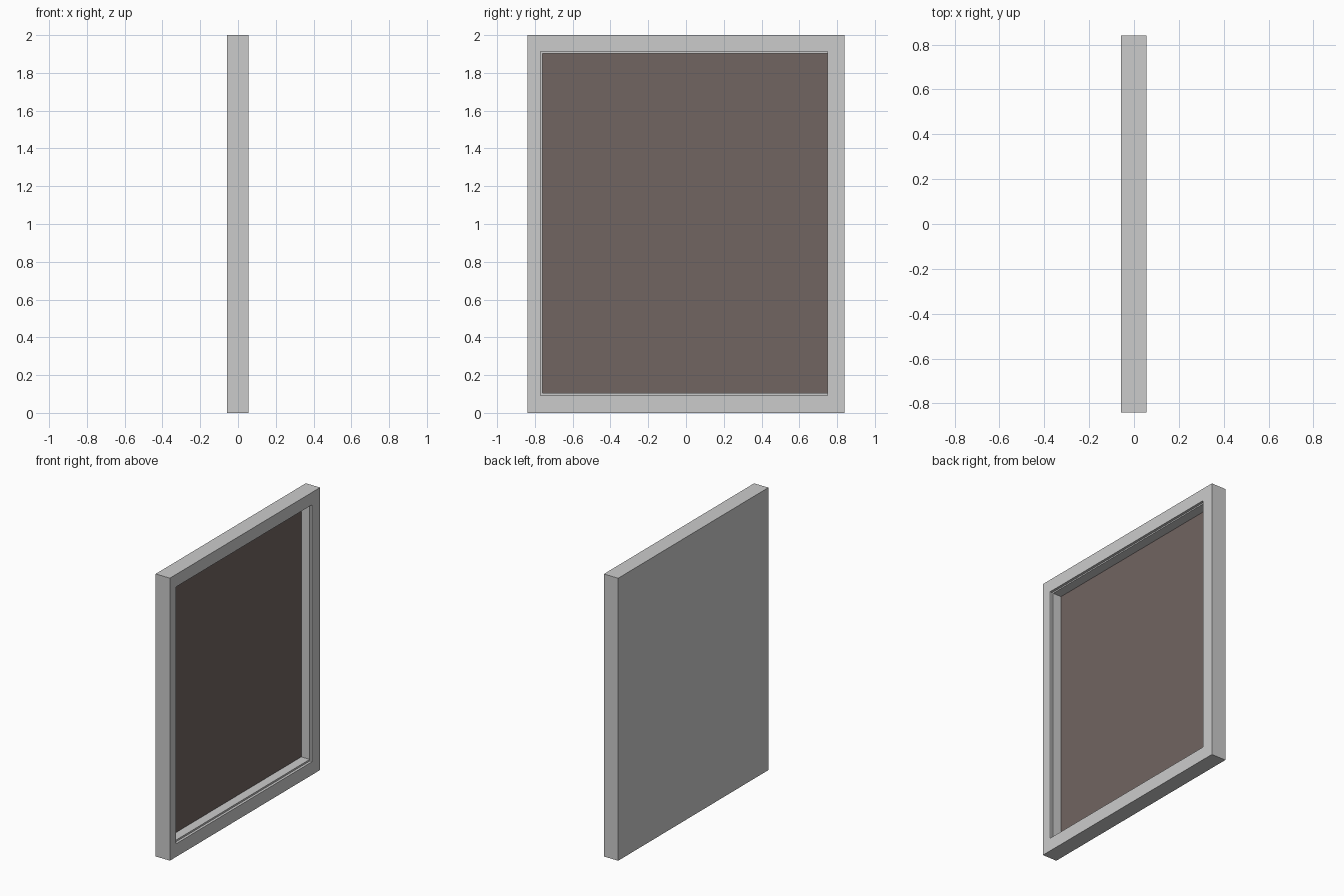
import bpy, bmesh

if "Cube" in bpy.data.objects:
    bpy.data.objects.remove(bpy.data.objects["Cube"])


def make_object(name, bm):
    mesh = bpy.data.meshes.new(name)
    bm.to_mesh(mesh)
    bm.free()
    obj = bpy.data.objects.new(name, mesh)
    bpy.context.collection.objects.link(obj)
    return obj


def ring(bm, x, y0, y1, z0, z1):
    return [bm.verts.new((x, y, z)) for y, z in ((y0, z0), (y1, z0), (y1, z1), (y0, z1))]


# Rectangles running from the back, over the frame face, into the stepped recess
back = (-0.057, -0.84, 0.84, 0.0, 2.0)
face = (0.055, -0.84, 0.84, 0.0, 2.0)
mouth = (0.055, -0.77, 0.75, 0.093, 1.912)
ledge_outer = (0.037, -0.77, 0.75, 0.093, 1.912)
ledge_inner = (0.037, -0.76, 0.749, 0.105, 1.903)
panel_rect = (-0.029, -0.76, 0.749, 0.105, 1.903)

# Frame with closed back and stepped opening
bm = bmesh.new()
loops = [ring(bm, *r) for r in (back, face, mouth, ledge_outer, ledge_inner, panel_rect)]
bm.faces.new(loops[0][::-1])
for a, b in zip(loops, loops[1:]):
    for i in range(4):
        j = (i + 1) % 4
        bm.faces.new((a[i], a[j], b[j], b[i]))
make_object("frame", bm)

# Dark panel at the bottom of the recess
bm = bmesh.new()
bm.faces.new(ring(bm, *panel_rect))
panel = make_object("panel", bm)
mat = bpy.data.materials.new("dark_brown")
mat.diffuse_color = (0.165, 0.128, 0.12, 1.0)
mat.use_nodes = True
mat.node_tree.nodes["Principled BSDF"].inputs["Base Color"].default_value = mat.diffuse_color
panel.data.materials.append(mat)
